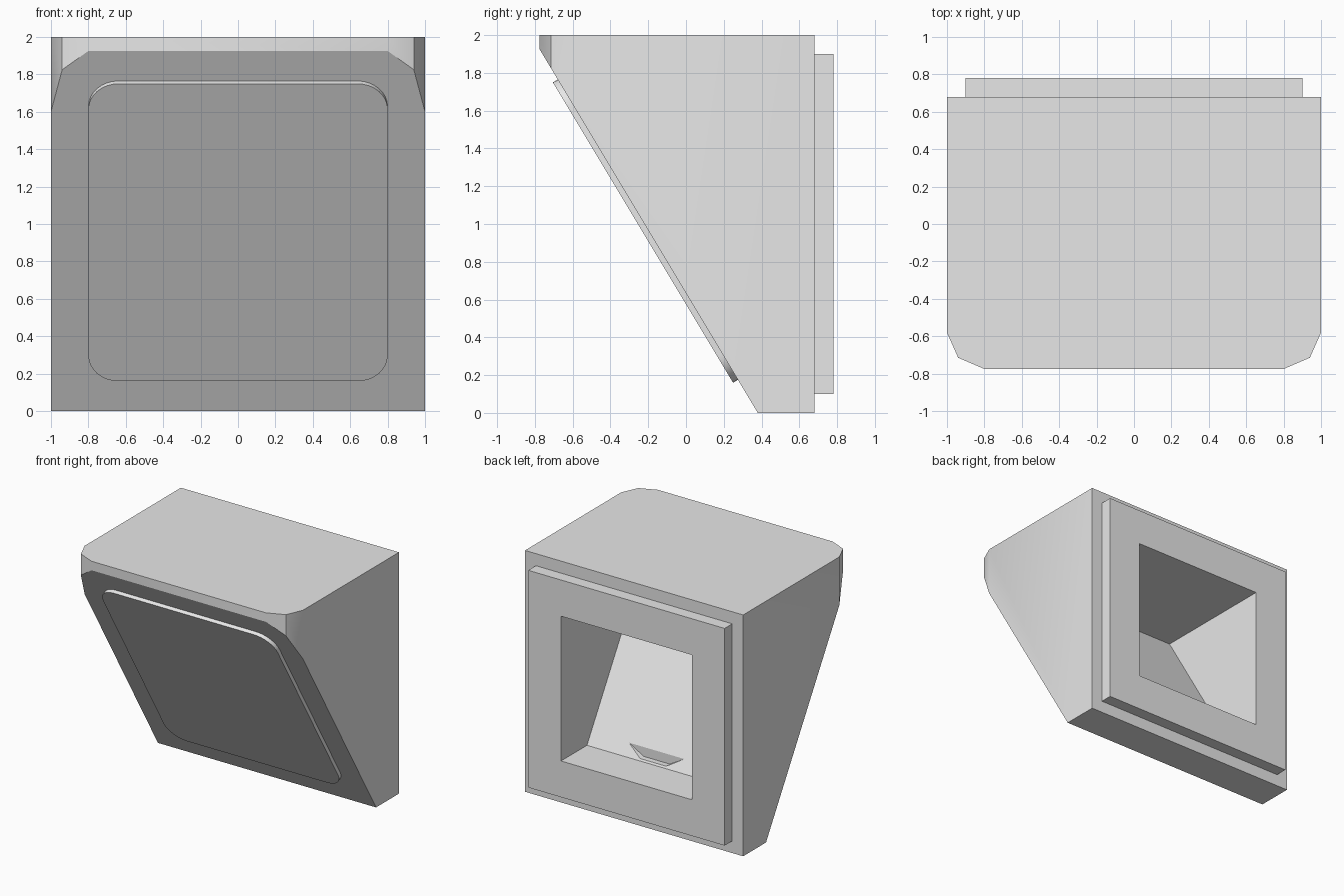
import bpy, bmesh, math
from mathutils import Matrix, Vector

cube = bpy.data.objects.get("Cube")
if cube:
    bpy.data.objects.remove(cube, do_unlink=True)

grey = bpy.data.materials.new("light_grey")
grey.use_nodes = True
grey.diffuse_color = (0.8, 0.8, 0.8, 1)
grey.node_tree.nodes["Principled BSDF"].inputs["Base Color"].default_value = (0.8, 0.8, 0.8, 1)

SLOPE = Vector((0, -0.6, 1)).normalized()        # direction up the slanted front
NORMAL = Vector((0, -1, -0.6)).normalized()      # outward from the slanted front
FOOT = Vector((0, 0.38, 0))                      # where the slope meets the ground


def prism(name, outline, sweep, cut=None):
    """Extrude a flat 3D outline along a vector, optionally trimming by a plane."""
    bm = bmesh.new()
    face = bm.faces.new([bm.verts.new(p) for p in outline])
    moved = bmesh.ops.extrude_face_region(bm, geom=[face], use_keep_orig=True)["geom"]
    bmesh.ops.translate(bm, vec=sweep, verts=[g for g in moved if isinstance(g, bmesh.types.BMVert)])
    if cut:
        geom = bm.verts[:] + bm.edges[:] + bm.faces[:]
        bmesh.ops.bisect_plane(bm, geom=geom, plane_co=cut[0], plane_no=cut[1], clear_outer=True)
        bmesh.ops.holes_fill(bm, edges=[e for e in bm.edges if e.is_boundary])
    bmesh.ops.recalc_face_normals(bm, faces=bm.faces[:])
    mesh = bpy.data.meshes.new(name)
    bm.to_mesh(mesh)
    bm.free()
    mesh.materials.append(grey)
    obj = bpy.data.objects.new(name, mesh)
    bpy.context.collection.objects.link(obj)
    return obj


def activate(obj):
    bpy.ops.object.select_all(action="DESELECT")
    obj.select_set(True)
    bpy.context.view_layer.objects.active = obj


def carve(obj, cutter):
    mod = obj.modifiers.new("carve", "BOOLEAN")
    mod.operation, mod.solver, mod.object = "DIFFERENCE", "EXACT", cutter
    activate(obj)
    bpy.ops.object.modifier_apply(modifier=mod.name)


# Body: block with clipped front corners, trimmed by the slanted front
half = [(1, 0.68), (1, -0.58), (0.94, -0.715), (0.8, -0.775)]
plan = half + [(-x, y) for x, y in reversed(half)]
body = prism("body", [(x, y, 0) for x, y in plan], (0, 0, 2), (FOOT, NORMAL))

# Rear frame: raised square plate
frame = prism("rear_frame", [(x, 0.68, z) for x, z in
              ((-0.9, 0.1), (0.9, 0.1), (0.9, 1.9), (-0.9, 1.9))], (0, 0.1, 0))

# Rear opening with a slanted inner wall
opening = prism("opening_cutter", [(-0.6, y, z) for y, z in
                ((1, 0.4), (0.44, 0.4), (-0.28, 1.6), (1, 1.6))], (1.2, 0, 0))
carve(body, opening)
carve(frame, opening)

# Shallow round pocket low on the inner wall
angles = [math.radians(30 * i + 15) for i in range(12)]
pocket = prism("pocket_cutter", [(0.46 * math.cos(a), 0.384, 0.86 + 0.46 * math.sin(a))
               for a in angles], (0, 0.25, 0))
carve(body, pocket)
for cutter in (opening, pocket):
    bpy.data.objects.remove(cutter, do_unlink=True)

# Front panel: thin rounded plate lying on the slope
centre = FOOT + SLOPE * (0.97 / SLOPE.z)
radius, wide, tall = 0.16, 0.8, 0.927
outline = []
for corner, (sx, sy) in enumerate(((1, 1), (-1, 1), (-1, -1), (1, -1))):
    for step in range(9):
        a = math.pi / 2 * (corner + step / 8)
        u = sx * (wide - radius) + radius * math.cos(a)
        v = sy * (tall - radius) + radius * math.sin(a)
        outline.append(centre + Vector((u, 0, 0)) + SLOPE * v)
panel = prism("front_panel", outline, NORMAL * 0.03)

for part in (body, frame, panel):
    activate(part)
    bpy.ops.object.shade_smooth_by_angle(angle=math.radians(30))
